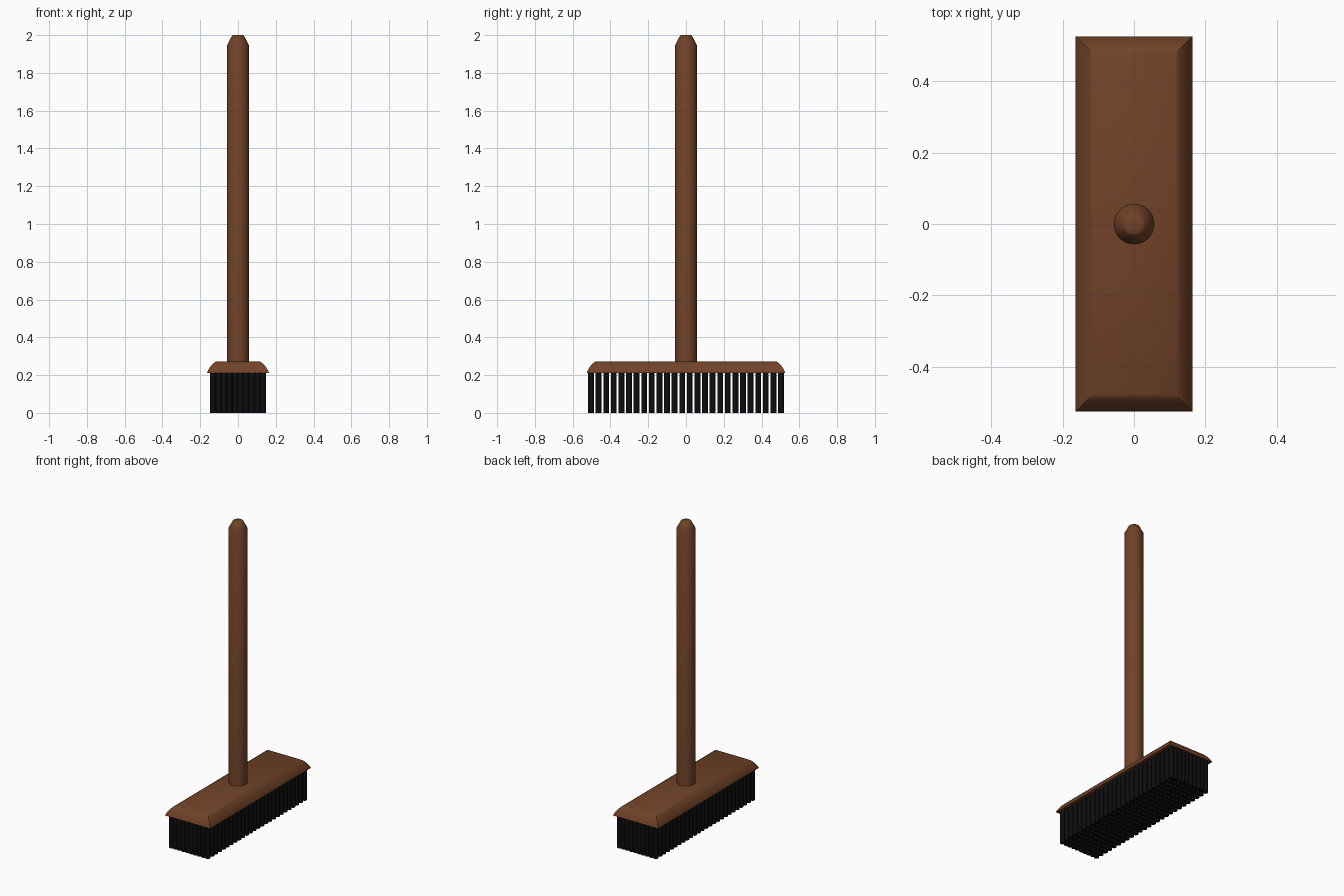
import bpy, bmesh, math

if "Cube" in bpy.data.objects:
    bpy.data.objects.remove(bpy.data.objects["Cube"])


def material(name, rgb):
    m = bpy.data.materials.new(name)
    m.diffuse_color = (*rgb, 1)
    m.use_nodes = True
    m.node_tree.nodes["Principled BSDF"].inputs["Base Color"].default_value = m.diffuse_color
    return m


wood = material("brown wood", (0.165, 0.055, 0.021))
black = material("black bristle", (0.004, 0.004, 0.004))


def make_object(name, bm, mat, smooth_angle):
    bmesh.ops.recalc_face_normals(bm, faces=bm.faces)
    mesh = bpy.data.meshes.new(name)
    bm.to_mesh(mesh)
    bm.free()
    mesh.materials.append(mat)
    ob = bpy.data.objects.new(name, mesh)
    bpy.context.collection.objects.link(ob)
    bpy.ops.object.select_all(action='DESELECT')
    ob.select_set(True)
    bpy.context.view_layer.objects.active = ob
    bpy.ops.object.shade_smooth_by_angle(angle=math.radians(smooth_angle))
    return ob


def loft(bm, rings):
    """Bridge closed rings of points and cap both ends."""
    loops = [[bm.verts.new(p) for p in ring] for ring in rings]
    n = len(loops[0])
    for a, b in zip(loops, loops[1:]):
        for i in range(n):
            j = (i + 1) % n
            bm.faces.new((a[i], a[j], b[j], b[i]))
    bm.faces.new(loops[0][::-1])
    bm.faces.new(loops[-1])


def circle(r, z, n, cx=0, cy=0):
    return [(cx + r * math.cos(math.tau * i / n), cy + r * math.sin(math.tau * i / n), z)
            for i in range(n)]


# Handle: round pole with a tapered tip
bm = bmesh.new()
loft(bm, [circle(r, z, 32) for r, z in ((0.057, 0.22), (0.057, 1.948), (0.032, 1.996), (0.026, 2.0))])
make_object("handle", bm, wood, 50)

# Head block: rectangle with rounded, mitred upper edges
bm = bmesh.new()
profile = ((0, 0.21), (0.004, 0.222), (0.013, 0.238), (0.024, 0.253), (0.036, 0.265), (0.049, 0.273))
rings = []
for inset, z in profile:
    x, y = 0.164 - inset, 0.526 - inset
    rings.append([(-x, -y, z), (x, -y, z), (x, y, z), (-x, y, z)])
loft(bm, rings)
make_object("head_block", bm, wood, 40)

# Bristles: tufts in rows, touching across the width, gapped along the length
bm = bmesh.new()
cols, rows, r = 10, 26, 0.0155
for i in range(cols):
    for j in range(rows):
        cx = -0.132 + 0.264 * i / (cols - 1)
        cy = -0.503 + 1.006 * j / (rows - 1)
        loft(bm, [circle(r, z, 12, cx, cy) for z in (0, 0.215)])
make_object("bristles", bm, black, 40)
